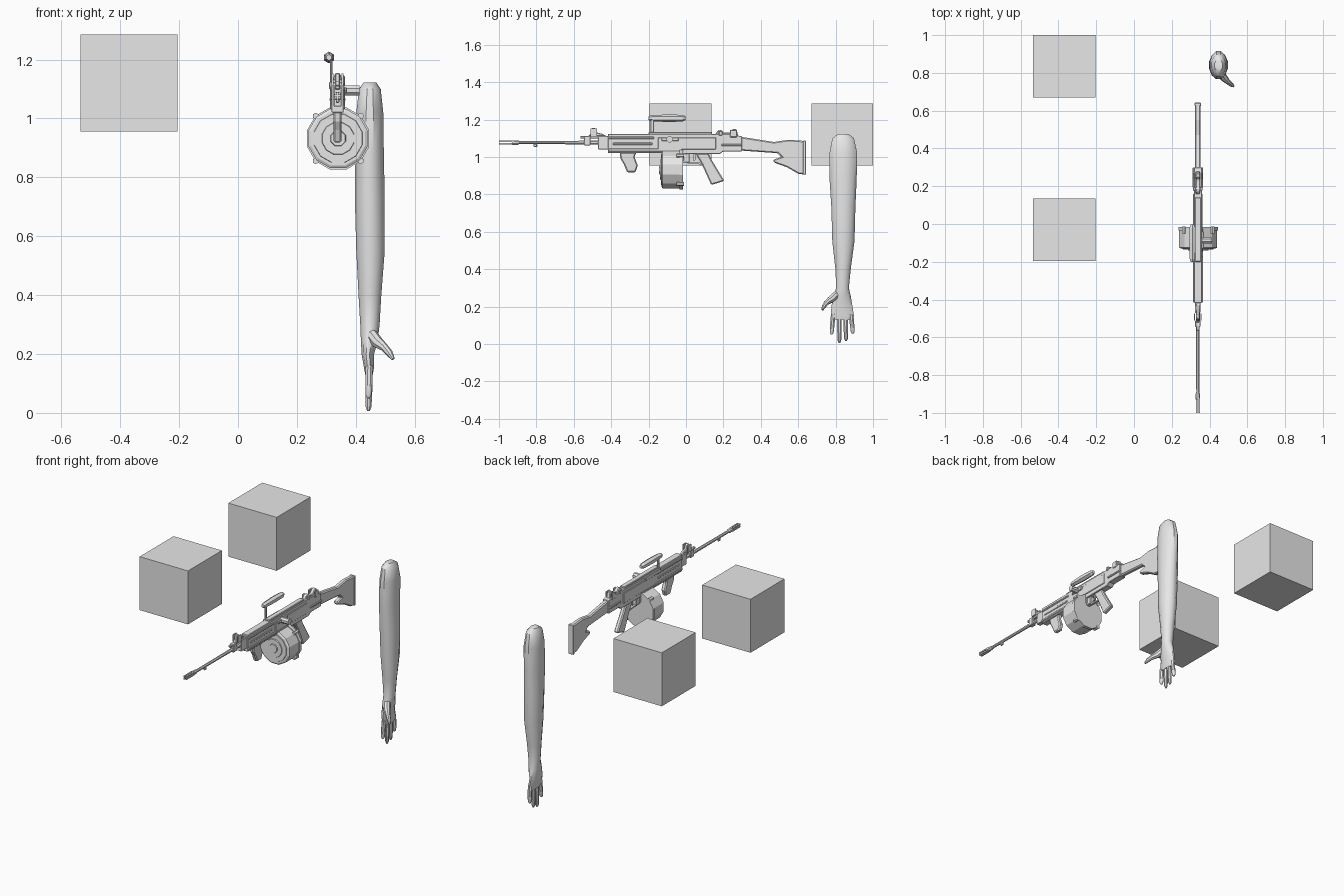
import bpy, bmesh, math
from mathutils import Vector

cube = bpy.data.objects.get("Cube")
if cube:
    bpy.data.objects.remove(cube)

grey = bpy.data.materials.new("light grey")
grey.use_nodes = True
GREY = (0.8, 0.8, 0.8, 1)
grey.diffuse_color = GREY
grey.node_tree.nodes["Principled BSDF"].inputs["Base Color"].default_value = GREY

GX = 0.338   # centre plane of the gun


def finish(name, bm, bevel=0, smooth=None):
    bmesh.ops.recalc_face_normals(bm, faces=bm.faces)
    mesh = bpy.data.meshes.new(name)
    bm.to_mesh(mesh)
    bm.free()
    mesh.materials.append(grey)
    ob = bpy.data.objects.new(name, mesh)
    bpy.context.collection.objects.link(ob)
    if bevel:
        mod = ob.modifiers.new("bevel", 'BEVEL')
        mod.width = bevel
        mod.segments = 1
        mod.limit_method = 'ANGLE'
        mod.angle_limit = math.radians(40)
    if smooth:
        bpy.ops.object.select_all(action='DESELECT')
        ob.select_set(True)
        bpy.context.view_layer.objects.active = ob
        bpy.ops.object.shade_smooth_by_angle(angle=math.radians(smooth))
    return ob


def plate(name, outline, half, x=GX, bevel=0.004):
    """Side outline of (y, z) points, given thickness along x."""
    bm = bmesh.new()
    face = bm.faces.new([bm.verts.new((x - half, y, z)) for y, z in outline])
    new = bmesh.ops.extrude_face_region(bm, geom=[face])["geom"]
    moved = [v for v in new if isinstance(v, bmesh.types.BMVert)]
    bmesh.ops.translate(bm, verts=moved, vec=(2 * half, 0, 0))
    return finish(name, bm, bevel)


def box(name, y0, y1, z0, z1, half, x=GX, bevel=0.003):
    return plate(name, [(y0, z0), (y1, z0), (y1, z1), (y0, z1)], half, x, bevel)


def loft(name, rings, sides=8, smooth=None):
    """Rings of (x, y, z, radius across, radius along), joined and capped."""
    bm = bmesh.new()
    centres = [Vector(r[:3]) for r in rings]
    loops = []
    for i, r in enumerate(rings):
        t = (centres[min(i + 1, len(rings) - 1)] - centres[max(i - 1, 0)]).normalized()
        ref = Vector((1, 0, 0)) if abs(t.x) < 0.9 else Vector((0, 1, 0))
        u = (ref - t * ref.dot(t)).normalized()
        v = t.cross(u)
        angles = [math.tau * (k + 0.5) / sides for k in range(sides)]
        loops.append([bm.verts.new(centres[i] + u * r[3] * math.cos(a) + v * r[-1] * math.sin(a))
                      for a in angles])
    for a, b in zip(loops, loops[1:]):
        for k in range(sides):
            n = (k + 1) % sides
            bm.faces.new((a[k], a[n], b[n], b[k]))
    bm.faces.new(loops[0])
    bm.faces.new(loops[-1])
    return finish(name, bm, 0, smooth)


def rod(name, stations, z, x=GX, sides=8, smooth=None):
    """Round part along y from (y, radius) stations; equal y makes a step."""
    return loft(name, [(x, y, z, r) for y, r in stations], sides, smooth)


# Two large blocks
for label, y in (("front_block", -0.03), ("rear_block", 0.835)):
    box(label, y - 0.165, y + 0.165, 0.955, 1.285, 0.165, x=-0.37, bevel=0)

# Arm: (z, x min, x max, y min, y max)
arm = [(1.122, .425, .47, .81, .87), (1.1, .41, .486, .78, .90),
       (1.02, .4, .495, .765, .918), (.88, .397, .497, .765, .915),
       (.73, .395, .5, .775, .908), (.55, .4, .5, .78, .903),
       (.4, .408, .488, .797, .882), (.3, .414, .482, .802, .872),
       (.25, .416, .476, .785, .884), (.2, .419, .463, .775, .892),
       (.15, .428, .462, .773, .9), (.13, .432, .458, .778, .893)]
loft("arm", [((a + b) / 2, (c + d) / 2, z, (b - a) / 2, (d - c) / 2)
             for z, a, b, c, d in arm], 12, 40)

# Fingers and thumb
for label, y0, y1, tip in (("index", .787, .778, .05), ("middle", .82, .82, .006),
                           ("ring", .852, .856, .016), ("little", .883, .892, .055)):
    path = [(0, .013), (.5, .013), (.9, .011), (1, .005)]
    loft(label + "_finger", [(.446 - .003 * f, y0 + (y1 - y0) * f, .16 + (tip - .16) * f, r)
                             for f, r in path], 8, 40)
loft("thumb", [(.455, .805, .265, .02), (.475, .775, .238, .02), (.497, .752, .222, .014),
               (.515, .738, .202, .012), (.527, .729, .183, .006)], 8, 40)

# Barrel, flash hider and gas parts
BZ = 1.077
rod("barrel", [(-.92, .009), (-.6, .01), (-.4, .013)], BZ)
rod("flash_hider_neck", [(-.93, .013), (-.9, .013), (-.89, .009)], BZ)
for i in range(4):
    a = math.tau * (i + 0.5) / 4
    box("flash_hider_prong", -1, -.92, BZ + .009 * math.sin(a) - .004,
        BZ + .009 * math.sin(a) + .004, .004, GX + .009 * math.cos(a), 0)
box("barrel_lug", -.815, -.795, 1.053, 1.07, .006)
box("gas_tube", -.565, -.4, 1.098, 1.112, .008)
box("gas_block", -.47, -.41, 1.04, 1.112, .014)
box("barrel_clamp", -.545, -.51, 1.062, 1.112, .014)
plate("front_sight", [(-.525, 1.11), (-.42, 1.11), (-.45, 1.125), (-.475, 1.13),
                      (-.485, 1.155), (-.505, 1.155), (-.51, 1.125)], .009)
for s in (-1, 1):
    box("front_sight_ear", -.51, -.475, 1.11, 1.152, .003, GX + s * .017, 0)

# Receiver and handguard
plate("receiver", [(-.417, 1.02), (-.1, 1.02), (-.1, 1.015), (.18, 1.015), (.2, 1.03),
                   (.3, 1.03), (.3, 1.11), (.24, 1.123), (-.417, 1.123)], .021)
box("top_cover", -.2, .14, 1.115, 1.133, .016)
for s in (-1, 1):
    x = GX + s * .021
    box("handguard_upper_rail", -.415, -.17, 1.095, 1.108, .005, x)
    box("handguard_lower_rail", -.415, -.02, 1.03, 1.045, .005, x)
    box("handguard_mid_rail", -.39, -.18, 1.063, 1.076, .004, x)
    box("receiver_side_panel", -.15, .16, 1.04, 1.105, .004, x)
    box("rear_rail", .19, .3, 1.058, 1.07, .006, x)

# Cocking knob on the left side
loft("cocking_knob", [(x, -.087, 1.095, .018) for x in (.35, .413)], 8)
box("cocking_slide", -.13, -.04, 1.085, 1.105, .006, .364)

# Carry handle offset to the right
HX = .309
rod("carry_handle", [(-.2, .01), (-.185, .016), (-.1, .02), (-.02, .018), (-.002, .01)],
    1.207, HX, 6)
box("carry_handle_post", -.19, -.172, 1.1, 1.2, .004, .317)
box("carry_handle_hinge", -.2, -.05, 1.1, 1.125, .006, .315)

# Rear sight
plate("rear_sight", [(.15, 1.11), (.28, 1.11), (.27, 1.15), (.25, 1.15), (.235, 1.13),
                     (.2, 1.13), (.19, 1.145), (.17, 1.142)], .012)
for s in (-1, 1):
    box("rear_sight_wing", .235, .272, 1.105, 1.145, .004, GX + s * .021)
    box("sight_knob", .175, .195, 1.115, 1.14, .007, GX + s * .018)

# Stock
plate("stock", [(.28, 1.11), (.47, 1.08), (.55, 1.092), (.64, 1.085), (.64, .905), (.6, .91),
                (.54, .945), (.47, .97), (.465, .985), (.51, 1.0), (.49, 1.02), (.28, 1.035)],
      .015, bevel=.006)
box("butt_plate", .625, .642, .905, 1.087, .018)

# Pistol grip, trigger and guard
plate("pistol_grip", [(.05, 1.02), (.12, 1.02), (.14, .98), (.205, .872), (.135, .85),
                      (.085, .96)], .014, bevel=.006)
plate("trigger_guard", [(-.01, 1.02), (.0, 1.02), (.015, .975), (.085, .968), (.085, .96),
                        (.008, .965)], .007, bevel=0)
plate("trigger", [(.04, 1.02), (.055, 1.02), (.052, .985), (.04, .978)], .004, bevel=0)

# Front grip
plate("front_grip", [(-.355, 1.025), (-.265, 1.025), (-.275, 1.0), (-.258, .955), (-.27, .918),
                     (-.315, .918), (-.332, .96), (-.35, .99)], .014, bevel=.006)

# Drum magazine with rims, hub and corner lugs
DX, DZ = .34, .932
rod("drum", [(-.13, .095), (-.125, .104), (-.03, .104), (-.015, .1)], DZ, DX, 12)
rod("drum_rim", [(-.035, .109), (-.015, .109)], DZ, DX, 12)
rod("drum_face", [(-.134, .084), (-.125, .087)], DZ, DX, 12)
rod("drum_hub", [(-.139, .055), (-.13, .058)], DZ, DX, 12)
rod("drum_cap", [(-.144, .026), (-.135, .03)], DZ, DX, 8)
for i in range(4):
    a = math.tau * (i + 0.5) / 4
    rod("drum_lug", [(-.05, .011), (-.012, .011)], DZ + .108 * math.sin(a),
        DX + .108 * math.cos(a), 6)
box("magazine_neck", -.13, -.01, .98, 1.03, .02)
box("feed_latch", -.02, .02, .97, 1.03, .012)
